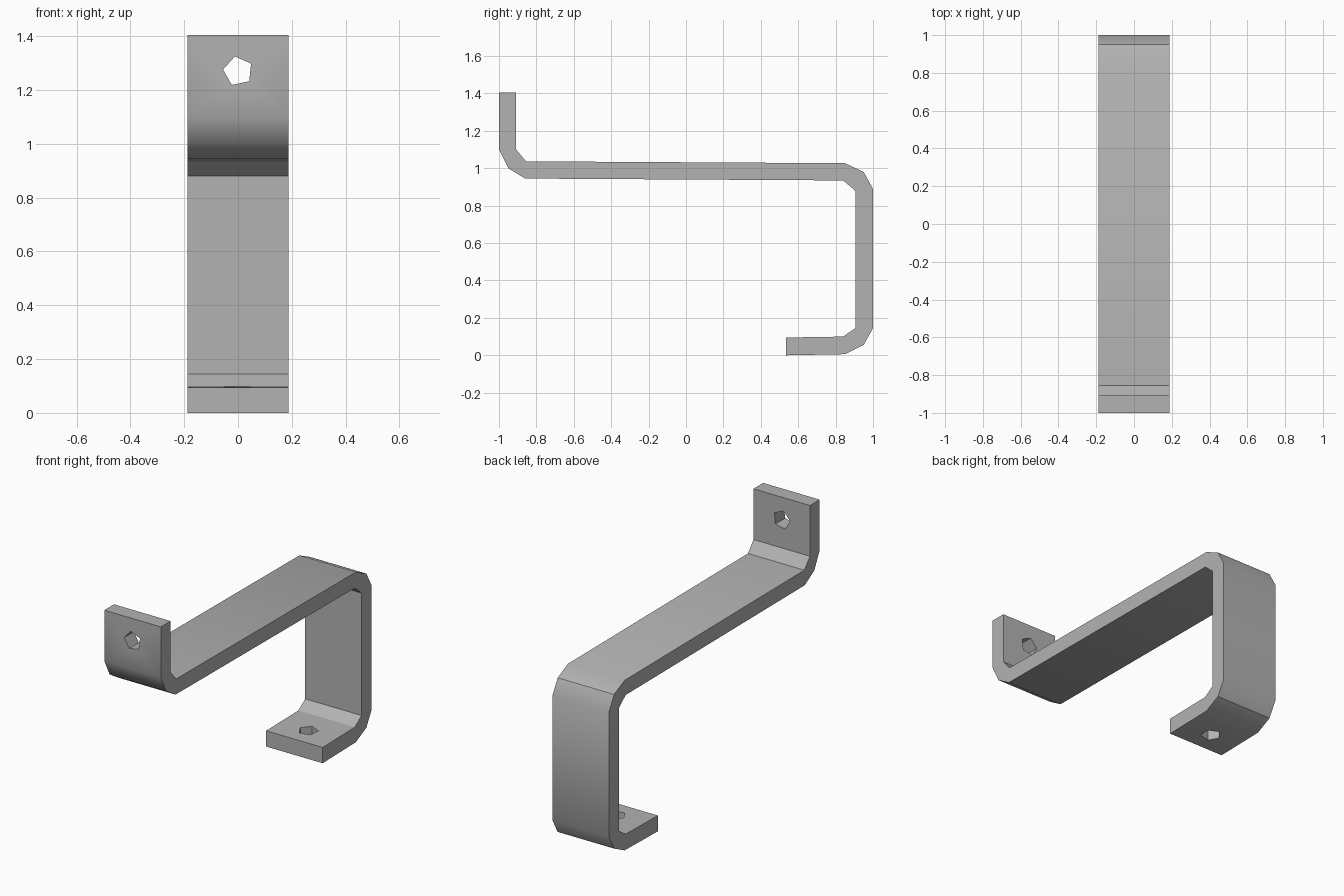
import bpy, bmesh, math
from mathutils import Matrix

cube = bpy.data.objects.get("Cube")
if cube:
    bpy.data.objects.remove(cube, do_unlink=True)

WIDTH = 0.375
steel = bpy.data.materials.new("plain grey steel")
steel.use_nodes = True
grey = (0.45, 0.45, 0.45, 1)
steel.diffuse_color = grey
steel.node_tree.nodes["Principled BSDF"].inputs["Base Color"].default_value = grey


def link(name, bm):
    mesh = bpy.data.meshes.new(name)
    bm.to_mesh(mesh)
    bm.free()
    mesh.materials.append(steel)
    obj = bpy.data.objects.new(name, mesh)
    bpy.context.collection.objects.link(obj)
    return obj


# Bent strip: side profile (y, z), extruded across the width
profile = [(-1, 1.405), (-1, 1.1), (-0.95, 1.0), (-0.86, 0.945),
           (0.84, 0.935), (0.905, 0.88), (0.905, 0.145), (0.84, 0.1),
           (0.535, 0.095), (0.535, 0), (0.85, 0.006), (0.95, 0.055),
           (1, 0.145), (1, 0.89), (0.95, 0.98), (0.85, 1.027),
           (-0.855, 1.037), (-0.908, 1.1), (-0.908, 1.405)]
bm = bmesh.new()
face = bm.faces.new([bm.verts.new((-WIDTH / 2, y, z)) for y, z in profile])
side = bmesh.ops.extrude_face_region(bm, geom=[face])
bmesh.ops.translate(bm, vec=(WIDTH, 0, 0),
                    verts=[v for v in side["geom"] if isinstance(v, bmesh.types.BMVert)])
bmesh.ops.recalc_face_normals(bm, faces=bm.faces[:])
bracket = link("bent_strap_bracket", bm)


# Five-sided screw holes through both end tabs
def drill(name, location, tilt):
    bm = bmesh.new()
    bmesh.ops.create_cone(bm, cap_ends=True, segments=5, radius1=0.056,
                          radius2=0.056, depth=0.3,
                          matrix=Matrix.Translation(location)
                          @ Matrix.Rotation(tilt, 4, "X")
                          @ Matrix.Rotation(math.radians(12), 4, "Z"))
    cutter = link(name, bm)
    cutter.hide_render = True
    cutter.hide_set(True)
    cut = bracket.modifiers.new(name, "BOOLEAN")
    cut.operation = "DIFFERENCE"
    cut.solver = "EXACT"
    cut.object = cutter
    return cutter


cutters = [drill("upper_hole_cutter", (0, -0.95, 1.27), math.pi / 2),
           drill("lower_hole_cutter", (0, 0.665, 0.05), 0)]

# Apply the holes, then soften only the shallow outer bends
bpy.ops.object.select_all(action="DESELECT")
bracket.select_set(True)
bpy.context.view_layer.objects.active = bracket
for modifier in list(bracket.modifiers):
    bpy.ops.object.modifier_apply(modifier=modifier.name)
for cutter in cutters:
    bpy.data.objects.remove(cutter, do_unlink=True)
bpy.ops.object.shade_smooth_by_angle(angle=math.radians(33.5))
